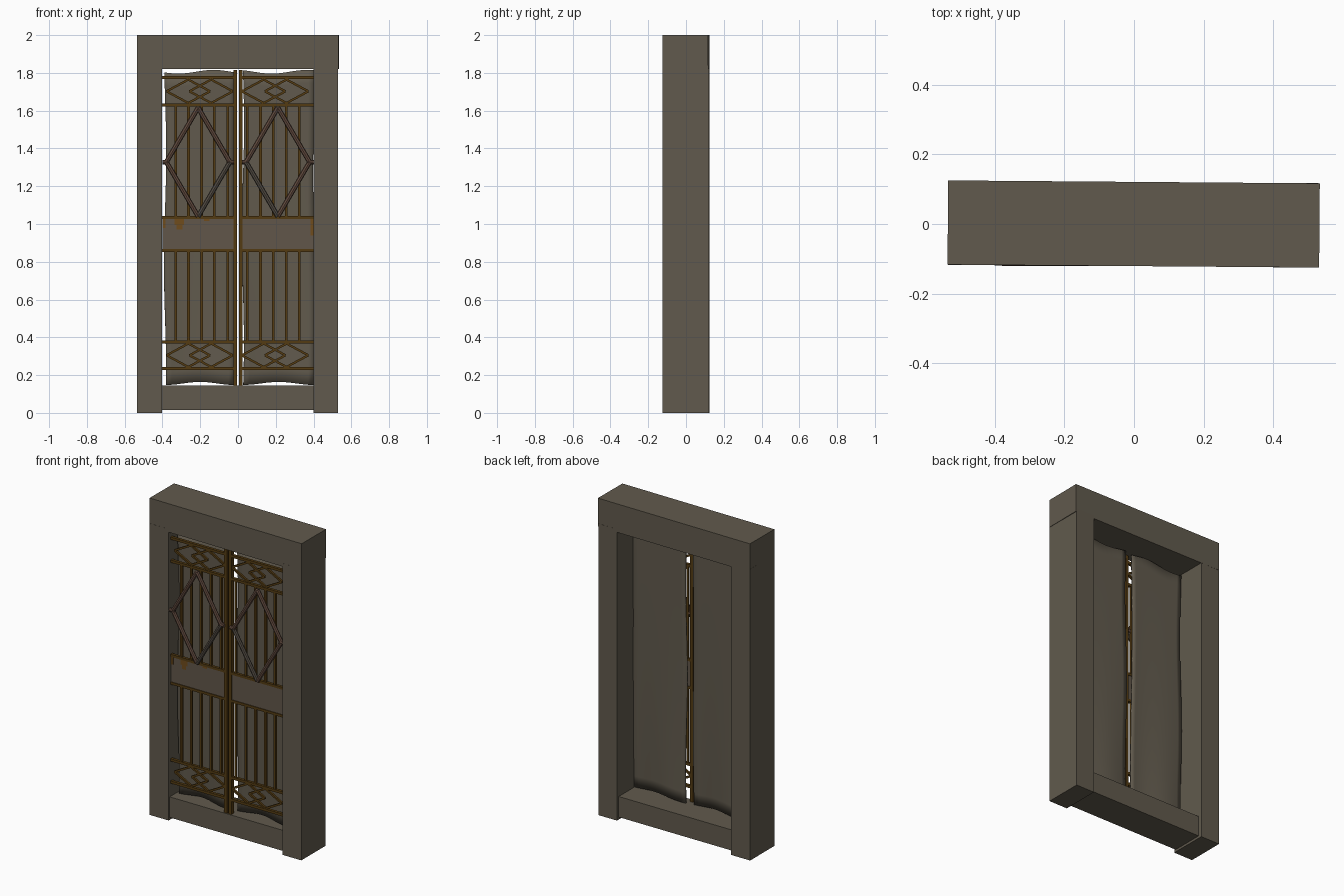
import bpy, bmesh, math
from mathutils import Vector, Matrix

if "Cube" in bpy.data.objects:
    bpy.data.objects.remove(bpy.data.objects["Cube"])


def material(name, rgb):
    m = bpy.data.materials.new(name)
    lin = [((c / 255 + 0.055) / 1.055) ** 2.4 for c in rgb]
    m.diffuse_color = (*lin, 1)
    m.use_nodes = True
    m.node_tree.nodes["Principled BSDF"].inputs["Base Color"].default_value = m.diffuse_color
    return m


STONE = material("grey brown stone", (97, 90, 77))
PLATE = material("worn plate", (97, 86, 74))
BRONZE = material("dark bronze", (84, 59, 18))
RED = material("reddish brown iron", (100, 76, 64))
GREY = material("dark grey iron", (84, 77, 68))
RUST = material("orange rust", (112, 76, 28))


def finish(name, bm, mat):
    bmesh.ops.recalc_face_normals(bm, faces=bm.faces)
    me = bpy.data.meshes.new(name)
    bm.to_mesh(me)
    bm.free()
    me.materials.append(mat)
    ob = bpy.data.objects.new(name, me)
    bpy.context.collection.objects.link(ob)
    return ob


def add_box(bm, x0, x1, y0, y1, z0, z1):
    mat = Matrix.Translation(((x0 + x1) / 2, (y0 + y1) / 2, (z0 + z1) / 2)) \
        @ Matrix.Diagonal((x1 - x0, y1 - y0, z1 - z0, 1))
    bmesh.ops.create_cube(bm, size=1, matrix=mat)


def box(name, mat, *dims):
    bm = bmesh.new()
    add_box(bm, *dims)
    return finish(name, bm, mat)


def add_bar(bm, a, b, width, depth):
    """Rectangular bar between two points in a plane facing the front."""
    a, b = Vector(a), Vector(b)
    d = b - a
    ang = math.atan2(d.x, d.z)
    mat = Matrix.Translation((a + b) / 2) @ Matrix.Rotation(ang, 4, 'Y') \
        @ Matrix.Diagonal((width, depth, d.length, 1))
    bmesh.ops.create_cube(bm, size=1, matrix=mat)


def add_rod(bm, a, b, r, sides=8):
    a, b = Vector(a), Vector(b)
    d = b - a
    mat = Matrix.Translation((a + b) / 2) @ d.to_track_quat('Z', 'Y').to_matrix().to_4x4()
    bmesh.ops.create_cone(bm, cap_ends=True, segments=sides, radius1=r, radius2=r,
                          depth=d.length, matrix=mat)


# stone frame
box("left_post", STONE, -0.535, -0.402, -0.118, 0.124, 0, 1.84)
box("right_post", STONE, 0.4, 0.53, -0.125, 0.118, 0, 1.84)
box("sill", STONE, -0.41, 0.41, -0.107, 0.1, 0.015, 0.145)
lintel = box("lintel", STONE, -0.535, 0.533, -0.121, 0.121, 1.82, 2.0)
lintel.rotation_euler.z = math.radians(-0.45)


# uneven backing sheets behind the ironwork
def backing(name, left, right, phase):
    bm = bmesh.new()
    nx, nz = 12, 24
    rows = []
    for j in range(nz + 1):
        v = j / nz
        row = []
        for i in range(nx + 1):
            u = i / nx
            lo = 0.156 + 0.008 * math.cos(2 * math.pi * (u - 0.5))
            hi = 1.806 + 0.010 * math.cos(2 * math.pi * (u + phase))
            l = left + 0.006 * math.sin(9 * v + 4 * phase)
            r = right + 0.004 * math.sin(7 * v)
            y = -0.047 + 0.012 * math.sin(5 * u + phase) * (1 - v) ** 2
            row.append(bm.verts.new((l + (r - l) * u, y, lo + (hi - lo) * v)))
        rows.append(row)
    for a, b in zip(rows, rows[1:]):
        for i in range(nx):
            bm.faces.new((a[i], a[i + 1], b[i + 1], b[i]))
    ob = finish(name, bm, STONE)
    for p in ob.data.polygons:
        p.use_smooth = True
    mod = ob.modifiers.new("thickness", 'SOLIDIFY')
    mod.thickness = 0.006


backing("left_backing_sheet", -0.386, -0.02, 0.3)
backing("right_backing_sheet", 0.026, 0.402, 0.1)

Y = -0.09
RAILS = (0.235, 0.375, 0.86, 1.035, 1.63, 1.775)
BARS = (0.055, 0.125, 0.193, 0.262, 0.33)
for side, s, shift in (("left", -1, 0.0), ("right", 1, -0.006)):
    def X(x):
        return s * x + shift

    # horizontal rails
    bm = bmesh.new()
    for z in RAILS:
        add_box(bm, *sorted((s * 0.022, s * 0.402)), Y - 0.009, Y + 0.009, z - 0.008, z + 0.008)
    finish(side + "_rails", bm, BRONZE)

    # meeting stile
    box(side + "_stile", BRONZE, *sorted((s * 0.004, s * 0.025)), Y - 0.012, Y + 0.012, 0.143, 1.815)

    # upright bars
    bm = bmesh.new()
    for x in BARS:
        for z0, z1 in ((0.375, 0.86), (1.035, 1.63)):
            add_bar(bm, (X(x), Y, z0), (X(x), Y, z1), 0.014, 0.014)
    finish(side + "_upright_bars", bm, BRONZE)

    # overlapping small diamonds in the top and bottom bands
    bm = bmesh.new()
    for zc in (0.305, 1.7025):
        for xc in (0.142, 0.263):
            pts = [(X(xc) + dx, Y, zc + dz) for dx, dz in
                   ((-0.115, 0), (0, 0.062), (0.115, 0), (0, -0.062))]
            for k in range(4):
                add_bar(bm, pts[k], pts[(k + 1) % 4], 0.012, 0.013)
    finish(side + "_small_diamonds", bm, BRONZE)

    # large raised diamond handle with corner studs
    xc, yc, zc = s * 0.211, -0.107, 1.328
    pts = [(xc + dx, yc, zc + dz) for dx, dz in
           ((-0.168, 0), (0, 0.288), (0.168, 0), (0, -0.288))]
    for k, mat in enumerate((RED, RED, GREY if s < 0 else RED, RED if s < 0 else GREY)):
        bm = bmesh.new()
        add_rod(bm, pts[k], pts[(k + 1) % 4], 0.013)
        finish("%s_large_diamond_side_%d" % (side, k + 1), bm, mat)
    bm = bmesh.new()
    for x in (-0.172, 0.172):
        add_rod(bm, (xc + x - 0.018, yc, zc), (xc + x + 0.018, yc, zc), 0.012)
        add_rod(bm, (xc + x, yc, zc), (xc + x, Y + 0.005, zc), 0.009)
    finish(side + "_diamond_studs", bm, RED)

    # middle plate
    box(side + "_middle_plate", PLATE, *sorted((s * 0.024, s * 0.4)),
        Y - 0.005, Y + 0.005, 0.862, 1.033)

# rust patches on the plates
bm = bmesh.new()
for x0, x1, z0, z1 in ((-0.335, -0.285, 0.995, 1.03), (-0.325, -0.295, 0.97, 0.995),
                       (-0.4, -0.385, 0.98, 1.03), (-0.18, -0.15, 1.015, 1.03),
                       (0.383, 0.4, 0.94, 1.03)):
    add_box(bm, x0, x1, Y - 0.007, Y - 0.004, z0, z1)
finish("rust_patches", bm, RUST)
